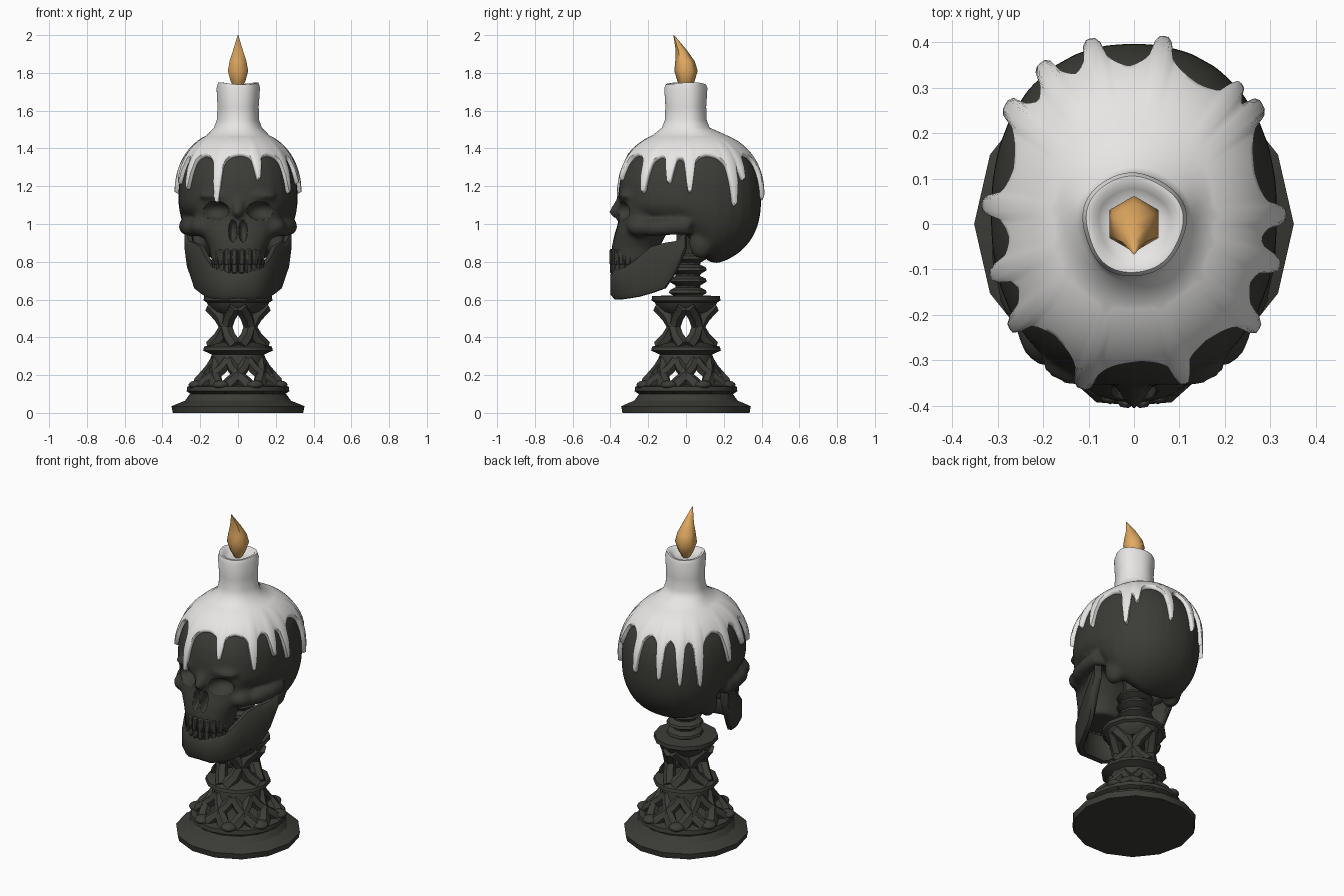
import bpy, bmesh, math
from math import sin, cos, pi, tau, atan2, exp
from mathutils import Vector, Matrix

if "Cube" in bpy.data.objects:
    bpy.data.objects.remove(bpy.data.objects["Cube"], do_unlink=True)


def material(name, rgb):
    m = bpy.data.materials.new(name)
    m.use_nodes = True
    m.diffuse_color = (*rgb, 1)
    bsdf = m.node_tree.nodes["Principled BSDF"]
    bsdf.inputs["Base Color"].default_value = (*rgb, 1)
    bsdf.inputs["Roughness"].default_value = 0.7
    return m


DARK = material("dark_iron", (0.045, 0.046, 0.038))
WAX = material("white_wax", (0.8, 0.79, 0.78))
FIRE = material("flame_orange", (0.76, 0.4, 0.12))


# ---- helpers ----
def skin(bm, rings):
    """Join closed rings of points into a capped tube."""
    loops = [[bm.verts.new(p) for p in r] for r in rings]
    n = len(loops[0])
    for a, b in zip(loops, loops[1:]):
        for i in range(n):
            j = (i + 1) % n
            bm.faces.new((a[i], a[j], b[j], b[i]))
    bm.faces.new(loops[0][::-1])
    bm.faces.new(loops[-1])


def power_norm(a, p):
    """Scale that turns a unit circle into a squarer one."""
    return (abs(cos(a)) ** p + abs(sin(a)) ** p) ** (-1 / p)


def oval(z, cy, rx, ry, n, p=2.0, turn=0.0):
    pts = []
    for i in range(n):
        a = tau * i / n + turn
        k = power_norm(a, p)
        pts.append(Vector((rx * k * cos(a), cy + ry * k * sin(a), z)))
    return pts


def lathe(bm, profile, n, cy=0.0):
    skin(bm, [oval(z, cy, r, r, n) for r, z in profile])


def ball(bm, centre, radii, tilt=0.0):
    mat = Matrix.Translation(centre) @ Matrix.Rotation(tilt, 4, 'X') @ Matrix.Diagonal((*radii, 1))
    bmesh.ops.create_icosphere(bm, subdivisions=3, radius=1, matrix=mat)


def tube(bm, pts, radii, n=6):
    """Sweep a round section along a path."""
    pts = [Vector(p) for p in pts]
    rings = []
    for i, (p, r) in enumerate(zip(pts, radii)):
        t = (pts[min(i + 1, len(pts) - 1)] - pts[max(i - 1, 0)]).normalized()
        ref = Vector((0, 0, 1)) if abs(t.z) < 0.95 else Vector((1, 0, 0))
        u = t.cross(ref).normalized()
        v = u.cross(t)
        rings.append([p + r * (u * cos(tau * k / n) + v * sin(tau * k / n)) for k in range(n)])
    skin(bm, rings)


def finish(bm, name, mat, angle=40):
    bmesh.ops.recalc_face_normals(bm, faces=bm.faces)
    me = bpy.data.meshes.new(name)
    bm.to_mesh(me)
    bm.free()
    me.materials.append(mat)
    ob = bpy.data.objects.new(name, me)
    bpy.context.collection.objects.link(ob)
    bpy.ops.object.select_all(action='DESELECT')
    ob.select_set(True)
    bpy.context.view_layer.objects.active = ob
    bpy.ops.object.shade_smooth_by_angle(angle=math.radians(angle))
    return ob


# ---- cranium surface, shared by the skull and the wax ----
P, CY, CZ = 2.35, 0.02, 1.13


def cranium(a, e, off=0.0):
    k = power_norm(e, P)
    r = k * sin(e) * power_norm(a, 2.25)
    y = (0.378 + off) * r * sin(a) + CY
    z = (0.355 + off) * k * cos(e)
    if z < 0:   # the skull floor rises toward the face
        t = min(max((0.16 - y) / 0.21, 0), 1)
        z *= 1 - 0.55 * t * t * (3 - 2 * t)
    return Vector(((0.316 + off) * r * cos(a), y, CZ + z))


def polar(z):
    c = (z - CZ) / 0.37
    return atan2((1 - abs(c) ** P) ** (1 / P), c)


# ---- skull: blended masses, then sockets cut out ----
bm = bmesh.new()
skin(bm, [[cranium(tau * i / 32, pi * j / 24) for i in range(32)]
          for j in [0.1] + list(range(1, 24)) + [23.9]])
face = [(1.18, -.2, .17, .13), (1.12, -.19, .24, .165), (1.02, -.2, .225, .155),
        (.95, -.24, .19, .138), (.88, -.265, .155, .128), (.78, -.275, .135, .118)]
skin(bm, [oval(z, cy, rx, ry, 24, 2.2) for z, cy, rx, ry in face])
tube(bm, [(0, -.32, 1.13), (0, -.36, 1.08), (0, -.395, 1.045)], [.045, .036, .022], 8)
for s in (-1, 1):
    ball(bm, (s * .105, -.3, 1.15), (.1, .06, .03))
    ball(bm, (s * .185, -.24, .985), (.07, .075, .055))
    tube(bm, [(s * .2, -.24, .98), (s * .25, -.17, .98), (s * .27, -.08, .985),
              (s * .265, .02, .99)], [.046, .046, .046, .05], 8)
    ball(bm, (s * .205, .08, .9), (.05, .065, .085))
skull = finish(bm, "skull", DARK)

bm = bmesh.new()
for s in (-1, 1):
    ball(bm, (s * .125, -.365, 1.07), (.08, .1, .054))
    ball(bm, (s * .027, -.39, .965), (.024, .08, .062), 0.2)
cutter = finish(bm, "socket_cutter", DARK)
cutter.hide_render = True
mod = skull.modifiers.new("blend", 'REMESH')
mod.mode, mod.voxel_size, mod.use_smooth_shade = 'VOXEL', 0.014, True
mod = skull.modifiers.new("soften", 'SMOOTH')
mod.iterations = 5
mod = skull.modifiers.new("sockets", 'BOOLEAN')
mod.operation, mod.object, mod.solver = 'DIFFERENCE', cutter, 'EXACT'
bpy.context.view_layer.objects.active = skull
for name in [m.name for m in skull.modifiers]:
    bpy.ops.object.modifier_apply(modifier=name)
bpy.data.objects.remove(cutter, do_unlink=True)

# ---- lower jaw: stations of x, y, bottom, top, half thickness ----
half = [(0, -.365, .605, .755, .035), (.07, -.36, .6, .76, .035), (.125, -.315, .605, .77, .03),
        (.16, -.25, .615, .82, .026), (.19, -.18, .635, .88, .024), (.222, -.11, .66, .9, .022),
        (.25, -.05, .75, .91, .022), (.262, 0, .86, .96, .022)]
path = [(-x, y, a, b, t) for x, y, a, b, t in half[:0:-1]] + half
rings = []
for i, (x, y, lo, hi, t) in enumerate(path):
    p, q = path[max(i - 1, 0)], path[min(i + 1, len(path) - 1)]
    nrm = Vector((q[1] - p[1], p[0] - q[0], 0)).normalized()
    mid, h = Vector((x, y, (lo + hi) / 2)), (hi - lo) / 2
    rings.append([mid + nrm * t * u + Vector((0, 0, h * v)) for u, v in
                  ((1, -.7), (1, .7), (.5, 1), (-.5, 1), (-1, .7), (-1, -.7), (-.5, -1), (.5, -1))])
bm = bmesh.new()
skin(bm, rings)
finish(bm, "lower_jaw", DARK)

# ---- teeth ----
for name, z, rad, tall in (("upper_teeth", .825, .113, .085), ("lower_teeth", .765, .11, .055)):
    bm = bmesh.new()
    for i in range(10):
        a = (i - 4.5) * 0.29
        m = (Matrix.Translation((rad * 1.12 * sin(a), -.275 - rad * cos(a), z))
             @ Matrix.Rotation(a, 4, 'Z') @ Matrix.Diagonal((.032, .035, tall, 1)))
        bmesh.ops.create_cube(bm, size=1, matrix=m)
    bmesh.ops.bevel(bm, geom=bm.edges[:], offset=.007, segments=1, affect='EDGES')
    finish(bm, name, DARK)

# ---- neck bones ----
bm = bmesh.new()
profile = [(.08, .6)]
for i in range(4):
    z = .635 + i * .06
    profile += [(.07, z - .02), (.105, z), (.1, z + .015), (.068, z + .03)]
lathe(bm, profile + [(.06, 1.0)], 10, cy=.01)
finish(bm, "neck_bones", DARK, 30)

# ---- wax: candle flowing into a cap with drips ----
drips = [(-.11, -.36, 1.1), (.1, -.33, 1.24), (.27, -.23, 1.17), (.3, -.09, 1.22),
         (.33, .02, 1.17), (.28, .26, 1.1), (.22, .29, 1.24), (.06, .4, 1.14), (-.09, .4, 1.13),
         (-.2, .35, 1.1), (-.28, .26, 1.08), (-.33, .04, 1.17), (-.29, -.1, 1.22), (-.27, -.23, 1.19)]
N, STEP = 220, tau / 220
drips = [(round(atan2((y - CY) / .378, x / .316) / STEP) * STEP, polar(z)) for x, y, z in drips]
BASE = polar(1.38)


def drip_edge(a):
    edge, near = BASE, 0.0
    for da, tip in drips:
        d = abs((a - da + pi) % tau - pi)
        w = 0.6 * exp(-(d / .062) ** 4) + 0.4 / (1 + (d / .1) ** 2)
        edge, near = max(edge, BASE + (tip - BASE) * w), max(near, w)
    return edge, near


candle = [(.004, 1.715), (.055, 1.715), (.078, 1.728), (.092, 1.743), (.106, 1.744),
          (.114, 1.72), (.108, 1.62), (.111, 1.55), (.126, 1.51)]
rings = []
for r, z in candle:
    rings.append([Vector((r * w * cos(a), r * w * sin(a), z + .006 * sin(2 * a + 1) * (z > 1.73)))
                  for a in (STEP * i for i in range(N))
                  for w in (1 + .025 * sin(3 * a + z * 4) + .015 * sin(5 * a),)])
edges = [drip_edge(STEP * i) for i in range(N)]
for j in range(15):
    t = j / 14
    rings.append([cranium(STEP * i, .5 + (e - .5) * t, .017 + .008 * w * t * (1 - .6 * t ** 6))
                  for i, (e, w) in enumerate(edges)])
rings.append([cranium(STEP * i, e + .02, .006) for i, (e, w) in enumerate(edges)])
rings.append([cranium(STEP * i, e, -.03) for i, (e, w) in enumerate(edges)])
bm = bmesh.new()
skin(bm, rings)
finish(bm, "candle_and_dripping_wax", WAX, 60)

# ---- flame, leaning to the front at its tip ----
bm = bmesh.new()
flame = [(.02, 1.712, 0), (.045, 1.755, 0), (.062, 1.81, 0), (.052, 1.86, -.005),
         (.03, 1.92, -.025), (.014, 1.965, -.047), (.002, 2.0, -.065)]
skin(bm, [oval(z, cy, r, r, 6, turn=pi / 6) for r, z, cy in flame])
finish(bm, "flame", FIRE, 60)

# ---- pedestal: solid plates ----
for name, profile, n in (
        ("base_plate", [(.345, 0), (.352, .035), (.33, .045), (.28, .065), (.255, .1), (.2, .115)], 14),
        ("middle_collar", [(.1, .245), (.15, .255), (.14, .31), (.185, .33), (.18, .35), (.1, .375)], 12),
        ("top_collar", [(.12, .53), (.155, .56), (.165, .585), (.182, .595), (.18, .618), (.09, .622)], 12)):
    bm = bmesh.new()
    lathe(bm, profile, n)
    finish(bm, name, DARK, 30)


# ---- pedestal: open lattice of crossing struts ----
def strut(bm, a0, a1, profile, thick):
    last = len(profile) - 1
    tube(bm, [(r * cos(a0 + (a1 - a0) * i / last), r * sin(a0 + (a1 - a0) * i / last), z)
              for i, (r, z) in enumerate(profile)], thick)


bm = bmesh.new()
upper = [(.14, .35), (.105, .4), (.09, .455), (.105, .51), (.145, .565)]
for i in range(4):
    for s in (-1, 1):
        a = tau * (i + .5) / 4
        strut(bm, a - s * .7, a + s * .7, upper, [.038, .035, .034, .035, .036])
finish(bm, "upper_lattice", DARK)

bm = bmesh.new()
lower = [(.23, .11), (.205, .16), (.172, .2), (.145, .235), (.125, .28)]
for i in range(8):
    for s in (-1, 1):
        a = tau * i / 8
        strut(bm, a - s * .36, a + s * .36, lower, [.042, .038, .031, .031, .03])
    a = tau * (i + .5) / 8
    ball(bm, (.235 * cos(a), .235 * sin(a), .148), (.045, .045, .024))
lathe(bm, [(.25, .1), (.272, .115), (.268, .14), (.2, .15)], 16)
finish(bm, "lower_lattice", DARK)
